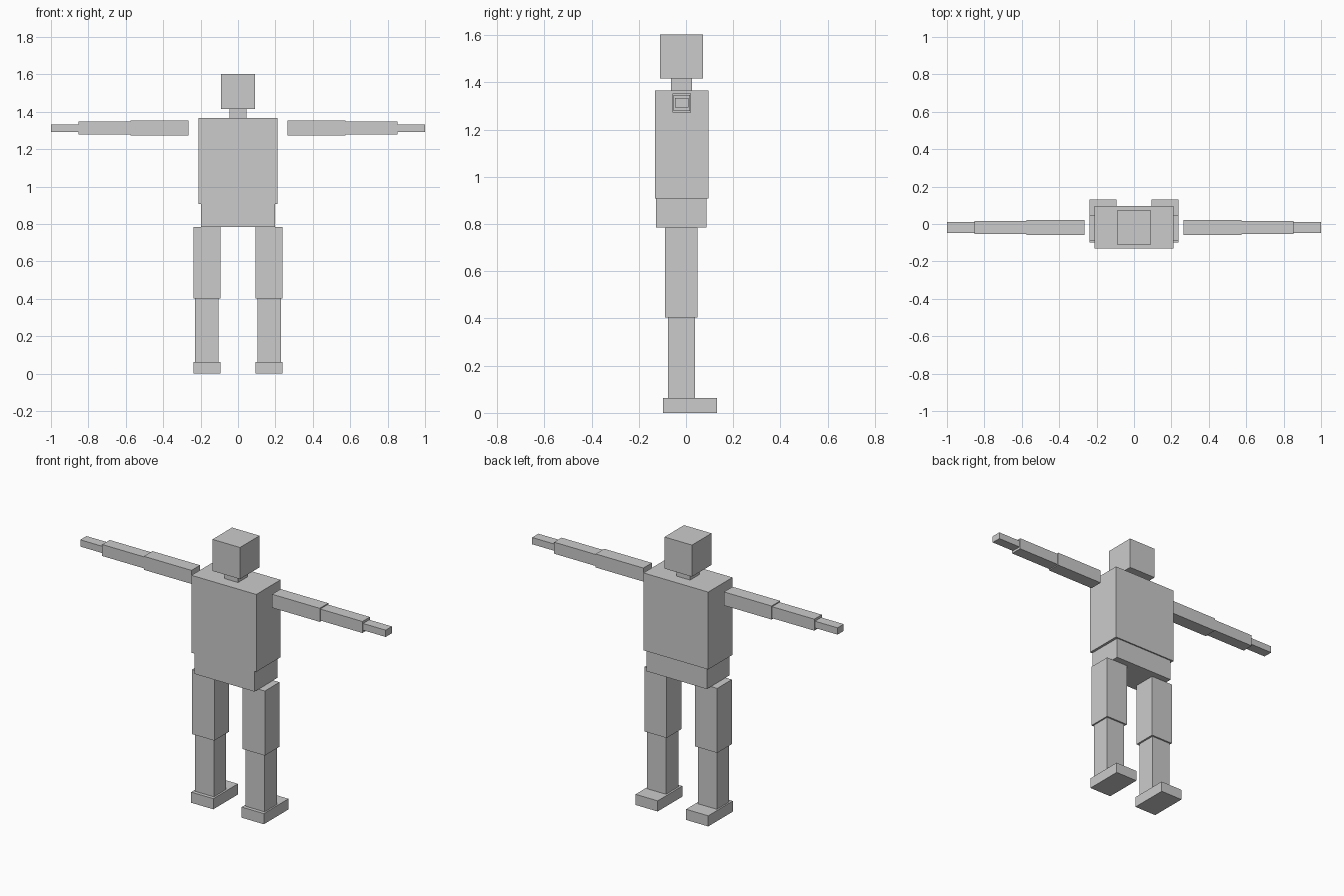
import bpy


def box(name, x, y, z):
    """Box from its (min, max) extents on each axis."""
    bpy.ops.mesh.primitive_cube_add(size=1)
    ob = bpy.context.object
    ob.name = name
    ob.location = [(a + b) / 2 for a, b in (x, y, z)]
    ob.scale = [b - a for a, b in (x, y, z)]
    bpy.ops.object.transform_apply(location=True, rotation=False, scale=True)
    return ob


# Centre body parts
box("head", (-0.09, 0.09), (-0.11, 0.073), (1.416, 1.603))
box("neck", (-0.045, 0.045), (-0.064, 0.026), (1.366, 1.416))
box("torso", (-0.212, 0.212), (-0.132, 0.095), (0.908, 1.366))
box("pelvis", (-0.197, 0.197), (-0.127, 0.087), (0.785, 0.908))

# Limbs, one side given and mirrored to the other
limbs = {
    "upper_arm": ((0.264, 0.576), (-0.058, 0.022), (1.273, 1.353)),
    "forearm": ((0.576, 0.852), (-0.053, 0.017), (1.279, 1.347)),
    "hand": ((0.852, 1.0), (-0.047, 0.011), (1.293, 1.333)),
    "thigh": ((0.093, 0.238), (-0.089, 0.048), (0.403, 0.785)),
    "shin": ((0.104, 0.229), (-0.077, 0.038), (0.063, 0.403)),
    "foot": ((0.093, 0.238), (-0.098, 0.132), (0.0, 0.063)),
}
for name, (x, y, z) in limbs.items():
    box("left_" + name, x, y, z)
    box("right_" + name, (-x[1], -x[0]), y, z)
